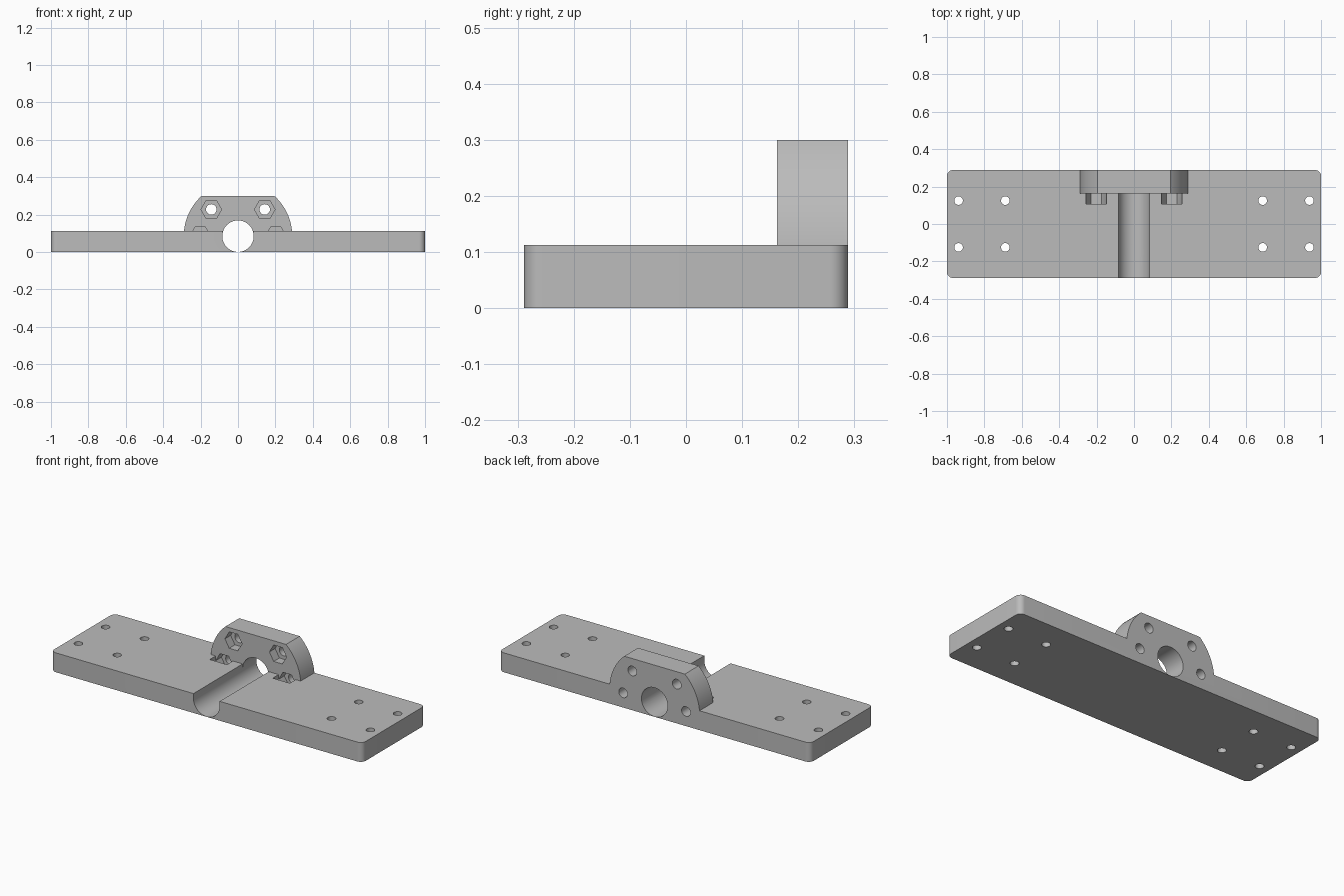
import bpy, bmesh
from math import sin, cos, pi, asin, radians
from mathutils import Vector

cube = bpy.data.objects.get("Cube")
if cube:
    bpy.data.objects.remove(cube, do_unlink=True)

grey = bpy.data.materials.new("plain grey")
grey.use_nodes = True
grey.diffuse_color = (0.5, 0.5, 0.5, 1)
grey.node_tree.nodes["Principled BSDF"].inputs["Base Color"].default_value = grey.diffuse_color

# Main dimensions
half_depth = 0.2885
plate_top = 0.1125
boss_front = 0.1625
boss_top = 0.3
pocket_back = 0.215
axis_z = 0.085
bore_r = 0.084
boss_r = 0.29
slot_front = 0.108


def arc(cx, cy, r, start, end, steps):
    return [(cx + r * cos(start + (end - start) * i / steps),
             cy + r * sin(start + (end - start) * i / steps)) for i in range(steps + 1)]


def circle(cx, cy, r, sides):
    return arc(cx, cy, r, 0, 2 * pi, sides)[:-1]


def rect(x0, x1, y0, y1):
    return [(x0, y0), (x1, y0), (x1, y1), (x0, y1)]


def prism(name, outline, lo, hi, along="Y"):
    """Extrude a 2D outline along y (outline in x, z) or z (outline in x, y)."""
    bm = bmesh.new()
    place = (lambda a, b: (a, lo, b)) if along == "Y" else (lambda a, b: (a, b, lo))
    face = bm.faces.new([bm.verts.new(place(a, b)) for a, b in outline])
    ext = bmesh.ops.extrude_face_region(bm, geom=[face])
    shift = Vector((0, hi - lo, 0) if along == "Y" else (0, 0, hi - lo))
    bmesh.ops.translate(bm, vec=shift, verts=[v for v in ext["geom"]
                                              if isinstance(v, bmesh.types.BMVert)])
    bmesh.ops.recalc_face_normals(bm, faces=bm.faces)
    mesh = bpy.data.meshes.new(name)
    bm.to_mesh(mesh)
    bm.free()
    mesh.materials.append(grey)
    obj = bpy.data.objects.new(name, mesh)
    bpy.context.collection.objects.link(obj)
    return obj


def combine(target, other, operation):
    mod = target.modifiers.new(operation, "BOOLEAN")
    mod.operation = operation
    mod.solver = "EXACT"
    mod.object = other
    other.hide_render = True
    bpy.context.view_layer.objects.active = target
    bpy.ops.object.modifier_apply(modifier=mod.name)
    bpy.data.objects.remove(other, do_unlink=True)


# Base plate with rounded vertical corners
corner = 0.032
outline = []
for i, (sx, sy) in enumerate([(1, 1), (-1, 1), (-1, -1), (1, -1)]):
    outline += arc(sx * (1 - corner), sy * (half_depth - corner), corner,
                   i * pi / 2, (i + 1) * pi / 2, 10)
bracket = prism("mounting_bracket", outline, 0, plate_top, "Z")

# Round boss with a flat top, standing on the rear edge
top_angle = asin((boss_top - axis_z) / boss_r)
low_angle = asin(-0.04 / boss_r)
boss_outline = (arc(0, axis_z, boss_r, low_angle, top_angle, 24)
                + arc(0, axis_z, boss_r, pi - top_angle, pi - low_angle, 24))
combine(bracket, prism("boss", boss_outline, boss_front, half_depth), "UNION")

# Bore through everything, opened upward into a trough over the plate
combine(bracket, prism("bore", circle(0, axis_z, bore_r, 64), -0.5, 0.5), "DIFFERENCE")
trough = arc(0, axis_z, bore_r, pi, 2 * pi, 32) + [(bore_r, 0.4), (-bore_r, 0.4)]
combine(bracket, prism("trough", trough, -0.5, boss_front), "DIFFERENCE")

# Four bolt holes around the bore, each with a hexagonal nut pocket
for degrees in (0, 45, 135, 180):
    a = radians(degrees)
    x, z = 0.202 * cos(a), axis_z + 0.202 * sin(a)
    low = degrees in (0, 180)
    front = slot_front if low else boss_front - 0.02
    combine(bracket, prism("nut_pocket", circle(x, z, 0.055, 6), front, pocket_back), "DIFFERENCE")
    combine(bracket, prism("bolt_hole", circle(x, z, 0.028, 32), 0.19, 0.4), "DIFFERENCE")
    if low:
        # Access slot that lets the nut drop in from above
        combine(bracket, prism("nut_slot", rect(x - 0.055, x + 0.055, z, 0.2),
                               slot_front, boss_front), "DIFFERENCE")

# Screw holes through both ends of the plate
for x in (-0.938, -0.688, 0.688, 0.938):
    for y in (-0.125, 0.125):
        combine(bracket, prism("screw_hole", circle(x, y, 0.023, 32), -0.1, 0.3, "Z"), "DIFFERENCE")

bpy.ops.object.select_all(action="DESELECT")
bracket.select_set(True)
bpy.context.view_layer.objects.active = bracket
bpy.ops.object.shade_smooth_by_angle(angle=radians(30))
